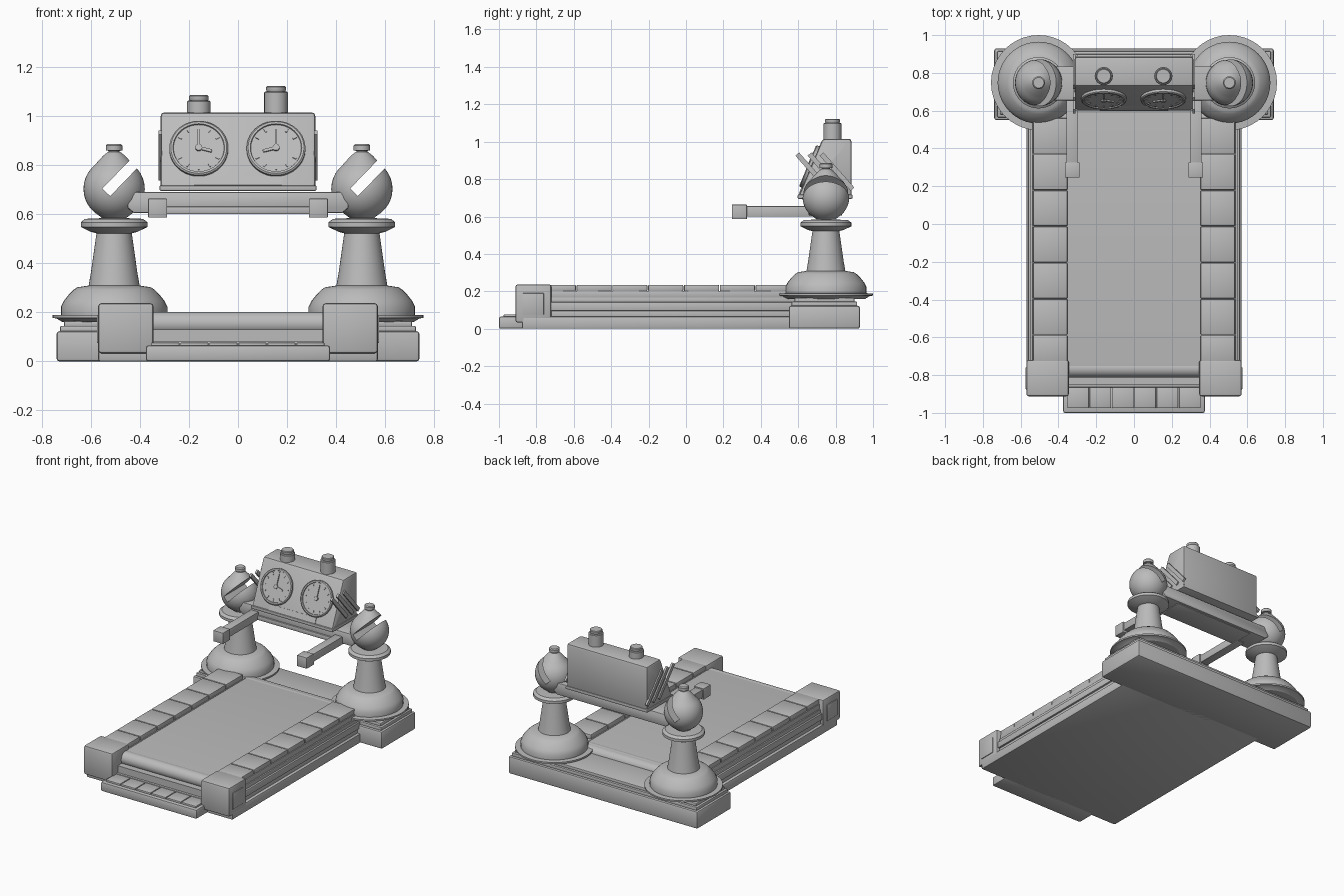
import bpy, bmesh, math
from mathutils import Matrix, Vector

if "Cube" in bpy.data.objects:
    bpy.data.objects.remove(bpy.data.objects["Cube"])

grey = bpy.data.materials.new("mid grey")
grey.diffuse_color = (0.5, 0.5, 0.5, 1)
grey.use_nodes = True
grey.node_tree.nodes["Principled BSDF"].inputs["Base Color"].default_value = grey.diffuse_color


def finish(name, bm, bevel=0.0, seg=2, angle=30):
    bmesh.ops.remove_doubles(bm, verts=bm.verts, dist=1e-5)
    bmesh.ops.recalc_face_normals(bm, faces=bm.faces)
    if bevel:
        edges = [e for e in bm.edges if len(e.link_faces) == 2 and e.calc_face_angle(0) > 0.3]
        bmesh.ops.bevel(bm, geom=edges, offset=bevel, segments=seg, profile=0.5, affect='EDGES')
    me = bpy.data.meshes.new(name)
    bm.to_mesh(me)
    bm.free()
    me.materials.append(grey)
    ob = bpy.data.objects.new(name, me)
    bpy.context.collection.objects.link(ob)
    smooth(ob, angle)
    return ob


def smooth(ob, angle=30):
    bpy.ops.object.select_all(action='DESELECT')
    ob.select_set(True)
    bpy.context.view_layer.objects.active = ob
    bpy.ops.object.shade_smooth_by_angle(angle=math.radians(angle))


def box(name, x, y, z, bevel=0.0, mat=None):
    """Box from (min, max) ranges, optionally transformed."""
    bm = bmesh.new()
    bmesh.ops.create_cube(bm, size=1)
    for v in bm.verts:
        v.co = Vector([a + (b - a) * (c + 0.5) for (a, b), c in zip((x, y, z), v.co)])
    if mat:
        bm.transform(mat)
    return finish(name, bm, bevel)


def prism(name, pts, lo, hi, axis, bevel=0.0):
    """Extrude a profile: axis 'x' takes (y, z) points, 'y' takes (x, z)."""
    bm = bmesh.new()
    put = (lambda p, d: (d, p[0], p[1])) if axis == 'x' else (lambda p, d: (p[0], d, p[1]))
    f = bm.faces.new([bm.verts.new(put(p, lo)) for p in pts])
    out = bmesh.ops.extrude_face_region(bm, geom=[f])
    move = Vector(put((0, 0), hi - lo))
    for v in out['geom']:
        if isinstance(v, bmesh.types.BMVert):
            v.co += move
    return finish(name, bm, bevel)


def lathe(name, prof, mat, n=40):
    """Turn (radius, height) points around the local z axis."""
    bm = bmesh.new()
    rings = [[bm.verts.new((r * math.cos(t * math.tau / n), r * math.sin(t * math.tau / n), z))
              for t in range(n)] for r, z in prof]
    for a, b in zip(rings, rings[1:]):
        for i in range(n):
            bm.faces.new((a[i], a[(i + 1) % n], b[(i + 1) % n], b[i]))
    bm.faces.new(rings[0])
    bm.faces.new(rings[-1])
    bm.transform(mat)
    return finish(name, bm)


def at(x, y, z=0):
    return Matrix.Translation((x, y, z))


# rear platform carrying the posts
box("rear_platform", (-.74, .74), (.55, .93), (0, .123), .012)
box("rear_platform_step", (-.725, .725), (.565, .915), (.118, .145), .006)
box("rear_platform_top", (-.71, .71), (.58, .90), (.14, .165), .006)

# deck and belt
box("deck_base", (-.57, .57), (-.877, .6), (0, .065), .008)
box("deck_core", (-.36, .36), (-.85, .62), (.06, .13))
box("front_sill", (-.35, .35), (-.865, -.8), (.06, .082), .004)
belt = []
for k in range(13):
    a = math.radians(-90 + 15 * k)
    belt.append((.62 + .045 * math.cos(a), .155 + .045 * math.sin(a)))
for k in range(13):
    a = math.radians(90 + 15 * k)
    belt.append((-.765 + .045 * math.cos(a), .155 + .045 * math.sin(a)))
prism("running_belt", belt, -.35, .35, 'x')
for end, y in (("front", -.765), ("rear", .6)):
    roll = lathe(end + "_roller", [(.047, -.35), (.047, .35)],
                 at(0, y, .155) @ Matrix.Rotation(math.pi / 2, 4, 'Y'))

# front step with its six treads
box("front_step", (-.375, .375), (-1, -.85), (0, .065), .01)
for i in range(6):
    x = -.355 + i * .1183
    box("step_tread", (x + .002, x + .116), (-.975, -.86), (.06, .077), .004)

for s in (-1, 1):
    def xr(a, b):
        return tuple(sorted((s * a, s * b)))
    # stepped side rail
    for w, z0, z1 in ((.548, .06, .098), (.56, .096, .142), (.548, .14, .168), (.54, .166, .203)):
        box("side_rail", xr(.348, w), (-.8, .6), (z0, z1), .004)
    for i in range(7):
        y = .56 - i * .1915
        box("rail_tile", xr(.352, .535), (max(y - .188, -.73), y), (.2, .235), .006)
    # corner block and its side plate
    box("corner_block", xr(.345, .57), (-.912, -.72), (.033, .237), .012)
    box("corner_plate", xr(.565, .575), (-.875, -.76), (.075, .19), .003)

    # post turned like a bishop
    px, py = s * .505, .748
    lathe("post", [(.21, .16), (.235, .175), (.252, .177), (.252, .188), (.217, .19), (.217, .222),
                   (.205, .247), (.185, .272), (.165, .292), (.15, .302), (.104, .309), (.095, .36),
                   (.06 + .012, .522), (.095, .528), (.136, .548), (.136, .567), (.118, .581),
                   (.05, .584)], at(px, py))
    ball = [(.045, .581)]
    for k in range(3, 15):
        a = math.radians(-90 + 10 * k)
        ball.append((.125 * math.cos(a), .703 + .125 * math.sin(a)))
    ball += [(.075, .805), (.045, .838), (.026, .853)]
    head = lathe("post_head", ball, at(px, py))
    # diagonal slot cut through the head
    cutter = box("slot_cutter", (0, .3), (-.3, .3), (-.022, .022), 0,
                 at(px - .032, py, .689) @ Matrix.Rotation(math.radians(-46), 4, 'Y'))
    cutter.hide_render = True
    mod = head.modifiers.new("slot", 'BOOLEAN')
    mod.object, mod.operation, mod.solver = cutter, 'DIFFERENCE', 'EXACT'
    bpy.context.view_layer.objects.active = head
    bpy.ops.object.modifier_apply(modifier="slot")
    bpy.data.objects.remove(cutter)
    smooth(head)
    lathe("post_finial", [(.022, .835), (.022, .858), (.034, .86), (.034, .88), (.028, .886)],
          at(px, py), 24)

    # handle arm with square grip
    box("handle_arm", xr(.298, .358), (.3, .7), (.6, .655), .003)
    box("handle_grip", xr(.289, .366), (.245, .325), (.586, .663), .002)

    # diagonal fins on the console side
    for i in range(3):
        y0 = .585 + i * .065
        prism("console_fin", [(y0, .925), (y0 + .02, .942), (y0 + .185, .755), (y0 + .165, .738)],
              *xr(.31, .324), 'x')

# crossbar between the posts
prism("crossbar", [(-.42, .69), (.42, .69), (.45, .66), (.45, .625), (.425, .605),
                   (-.425, .605), (-.45, .625), (-.45, .66)], .655, .835, 'y', .006)
box("crossbar_lower_strip", (-.31, .31), (.645, .82), (.6, .632), .006)

# console housing with sloping front
prism("console", [(.605, .715), (.73, 1.015), (.885, 1.015), (.885, .70), (.605, .70)],
      -.315, .315, 'x', .014)
box("console_lip", (-.32, .32), (.597, .89), (.695, .717), .005)

# dials on the sloping face
tilt = math.atan2(.125, .30)
for x, side in ((-.16, 1), (.155, -1)):
    m = at(x, .667, .865) @ Matrix.Rotation(math.pi / 2 - tilt, 4, 'X')
    lathe("dial", [(.12, -.01), (.12, .013), (.114, .018), (.105, .018), (.103, .012)], m, 40)
    for k in range(12):
        t = m @ Matrix.Rotation(k * math.tau / 12, 4, 'Z')
        box("dial_tick", (-.003, .003), (.08, .096), (.01, .016), 0, t)
    lathe("dial_hub", [(.014, .01), (.014, .022)], m, 16)
    box("long_hand", (-.005, .005), (0, .08), (.012, .02), 0, m)
    box("short_hand", (-.006, .006), (0, .055), (.012, .019), 0,
        m @ Matrix.Rotation(math.radians(-105 * side), 4, 'Z'))
box("dial_panel", (-.18, .18), (-.16, -.12), (-.005, .004), 0,
    at(0, .667, .865) @ Matrix.Rotation(math.pi / 2 - tilt, 4, 'X'))

# push buttons on top
for x, h in ((-.16, 1.063), (.155, 1.1)):
    lathe("button", [(.048, 1.0), (.048, h - .004), (.044, h), (.038, h + .001), (.04, h + .006),
                     (.04, h + .018), (.036, h + .022)], at(x, .783), 32)
